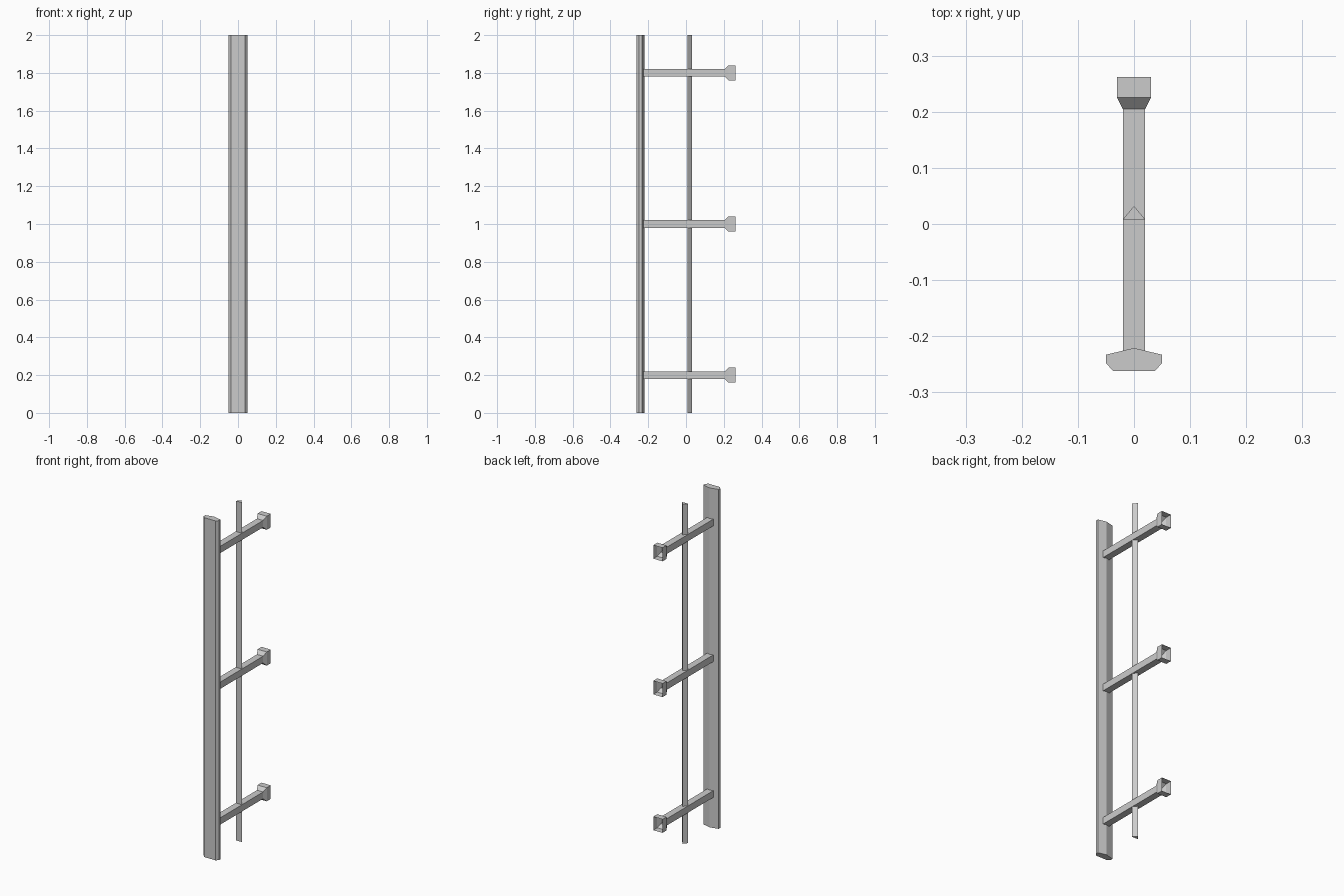
import bpy, bmesh

if "Cube" in bpy.data.objects:
    bpy.data.objects.remove(bpy.data.objects["Cube"])


def loft(name, rings, cap_start=True, cap_end=True):
    """Skin a list of equal-sized closed rings, with optional end caps."""
    bm = bmesh.new()
    loops = [[bm.verts.new(p) for p in ring] for ring in rings]
    for a, b in zip(loops, loops[1:]):
        for i in range(len(a)):
            j = (i + 1) % len(a)
            bm.faces.new((a[i], a[j], b[j], b[i]))
    if cap_start:
        bm.faces.new(loops[0][::-1])
    if cap_end:
        bm.faces.new(loops[-1])
    bmesh.ops.recalc_face_normals(bm, faces=bm.faces)
    mesh = bpy.data.meshes.new(name)
    bm.to_mesh(mesh)
    bm.free()
    obj = bpy.data.objects.new(name, mesh)
    bpy.context.collection.objects.link(obj)
    return obj


def upright(name, profile):
    return loft(name, [[(x, y, z) for x, y in profile] for z in (0, 2)])


# Front rail with chamfered face and shallow ridge at the back
upright("front_rail", [(-0.037, -0.262), (0.037, -0.262), (0.05, -0.248),
                       (0.05, -0.233), (0, -0.221), (-0.05, -0.233), (-0.05, -0.248)])

# Thin triangular centre strip
upright("centre_strip", [(-0.02, 0.008), (0.02, 0.008), (0, 0.032)])

# Crossbars flaring into open sockets: (y, half width, half height)
sections = [(-0.23, 0.02, 0.02), (0.205, 0.02, 0.02),
            (0.225, 0.03, 0.04), (0.262, 0.03, 0.04)]
for n, zc in enumerate((0.2, 1.0, 1.8), 1):
    rings = [[(sx * w, y, zc + sz * h) for sx, sz in ((-1, -1), (1, -1), (1, 1), (-1, 1))]
             for y, w, h in sections]
    loft(f"crossbar_{n}", rings, cap_end=False)
